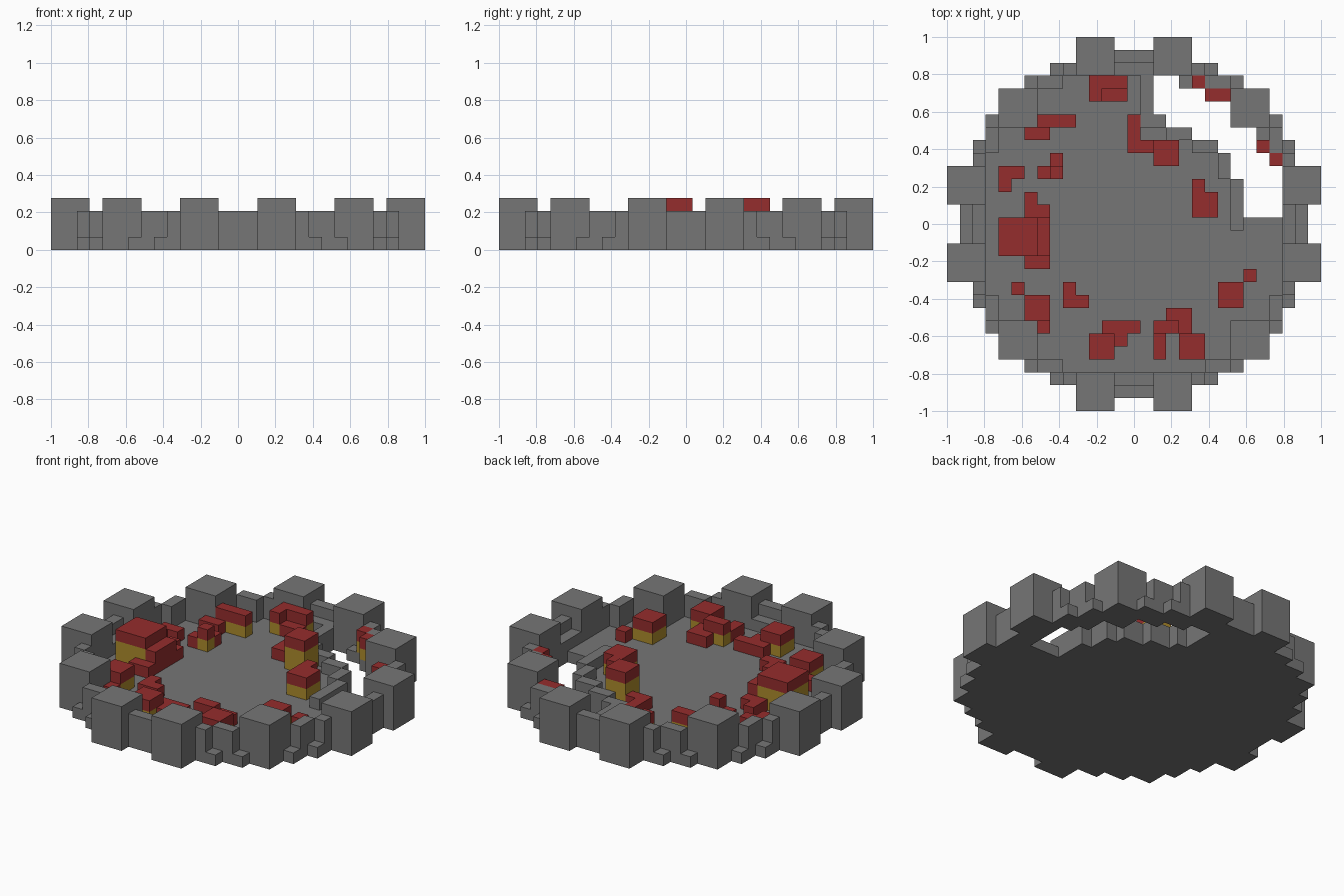
import bpy, bmesh

if "Cube" in bpy.data.objects:
    bpy.data.objects.remove(bpy.data.objects["Cube"], do_unlink=True)

N = 29          # blocks along each side
U = 2 / N       # size of one block


def material(name, rgb):
    m = bpy.data.materials.new(name)
    m.use_nodes = True
    m.diffuse_color = (*rgb, 1)
    m.node_tree.nodes["Principled BSDF"].inputs["Base Color"].default_value = (*rgb, 1)
    return m


STONE = material("grey stone", (0.18, 0.18, 0.18))
ROOF = material("dark red roof", (0.3, 0.026, 0.026))
WALL = material("ochre wall", (0.42, 0.26, 0.025))


def cells(*rects):
    """Block cells covered by rectangles: left, back, right, front."""
    return {(c, r) for a, b, d, e in rects for c in range(a, d) for r in range(b, e)}


def mirrored(*rects):
    """Repeat cells over both axes and the diagonal."""
    out = set()
    for c, r in cells(*rects):
        for p, q in ((c, r), (r, c)):
            out |= {(p, q), (N - 1 - p, q), (p, N - 1 - q), (N - 1 - p, N - 1 - q)}
    return out


def slab(name, area, low, high, mat):
    """Merge the cells into one outline and raise it between two levels."""
    bm = bmesh.new()
    for c, r in sorted(area):
        corners = ((c, r + 1), (c + 1, r + 1), (c + 1, r), (c, r))
        bm.faces.new([bm.verts.new((x * U - 1, 1 - y * U, low * U)) for x, y in corners])
    bmesh.ops.remove_doubles(bm, verts=bm.verts, dist=U / 10)
    raised = bmesh.ops.extrude_face_region(bm, geom=list(bm.faces), use_keep_orig=True)["geom"]
    top = [v for v in raised if isinstance(v, bmesh.types.BMVert)]
    bmesh.ops.translate(bm, verts=top, vec=(0, 0, (high - low) * U))
    bmesh.ops.recalc_face_normals(bm, faces=bm.faces)
    mesh = bpy.data.meshes.new(name)
    bm.to_mesh(mesh)
    bm.free()
    mesh.materials.append(mat)
    bpy.context.collection.objects.link(bpy.data.objects.new(name, mesh))


# Round floor with a broken gap
towers = mirrored((10, 0, 13, 3), (4, 4, 7, 7))
disc = towers | mirrored((13, 1, 16, 15), (8, 2, 15, 15), (6, 3, 15, 15), (4, 4, 15, 15))
gap = cells((16, 3, 18, 4), (16, 4, 20, 5), (16, 5, 22, 6), (17, 6, 22, 7), (19, 7, 24, 8),
            (21, 8, 24, 9), (22, 9, 25, 10), (22, 10, 26, 11), (23, 11, 26, 14))
slab("floor", disc - gap, 0, 1, STONE)

# Ring of towers and walls
slab("towers", towers, 1, 4, STONE)
slab("outer_wall", mirrored((13, 1, 16, 2), (9, 2, 10, 3), (7, 3, 9, 4)), 1, 3, STONE)
slab("wall_walk", mirrored((13, 2, 16, 3)), 1, 2, STONE)

# Raised edge along the gap
slab("gap_rim", cells((15, 3, 16, 7), (16, 6, 17, 7), (17, 7, 19, 8), (19, 8, 21, 9),
                      (21, 9, 22, 11), (22, 11, 23, 15)), 1, 2, STONE)

# Houses: outlines, roof top level
houses = {
    "great_house": (4, [(4, 14, 7, 17)]),
    "tall_house": (4, [(16, 8, 18, 10)]),
    "back_house": (3, [(11, 3, 14, 4), (11, 4, 12, 5)]),
    "back_right_house": (3, [(7, 6, 10, 7)]),
    "inner_house": (3, [(8, 10, 9, 11)]),
    "left_house": (3, [(19, 11, 20, 14), (20, 12, 21, 14)]),
    "front_right_house": (3, [(6, 20, 8, 22)]),
    "front_house": (3, [(11, 23, 13, 25)]),
    "front_left_house": (3, [(16, 22, 18, 23), (18, 23, 20, 25)]),
    "corner_house": (3, [(21, 19, 23, 21)]),
    "gap_house": (3, [(19, 3, 20, 4), (20, 4, 22, 5), (24, 8, 25, 9), (25, 9, 26, 10)]),
}
for name, (top, rects) in houses.items():
    slab(name + "_walls", cells(*rects), 1, top - 1, WALL)
    slab(name + "_roof", cells(*rects), top - 1, top, ROOF)

# Low red roofs resting on the floor
slab("low_roofs", cells(
    (12, 4, 14, 5), (6, 7, 8, 8), (14, 6, 15, 9), (15, 8, 16, 9), (8, 9, 9, 10),
    (7, 10, 8, 11), (4, 10, 6, 11), (4, 11, 5, 12), (6, 12, 7, 14), (7, 13, 8, 18),
    (6, 17, 7, 18), (5, 19, 6, 20), (7, 22, 8, 23), (9, 19, 10, 21), (10, 20, 11, 21),
    (12, 22, 15, 23), (13, 23, 14, 24), (17, 21, 19, 22), (18, 22, 19, 23),
    (16, 23, 17, 25), (23, 18, 24, 19)), 1, 2, ROOF)
slab("roof_step", cells((7, 14, 8, 17)), 2, 3, ROOF)
